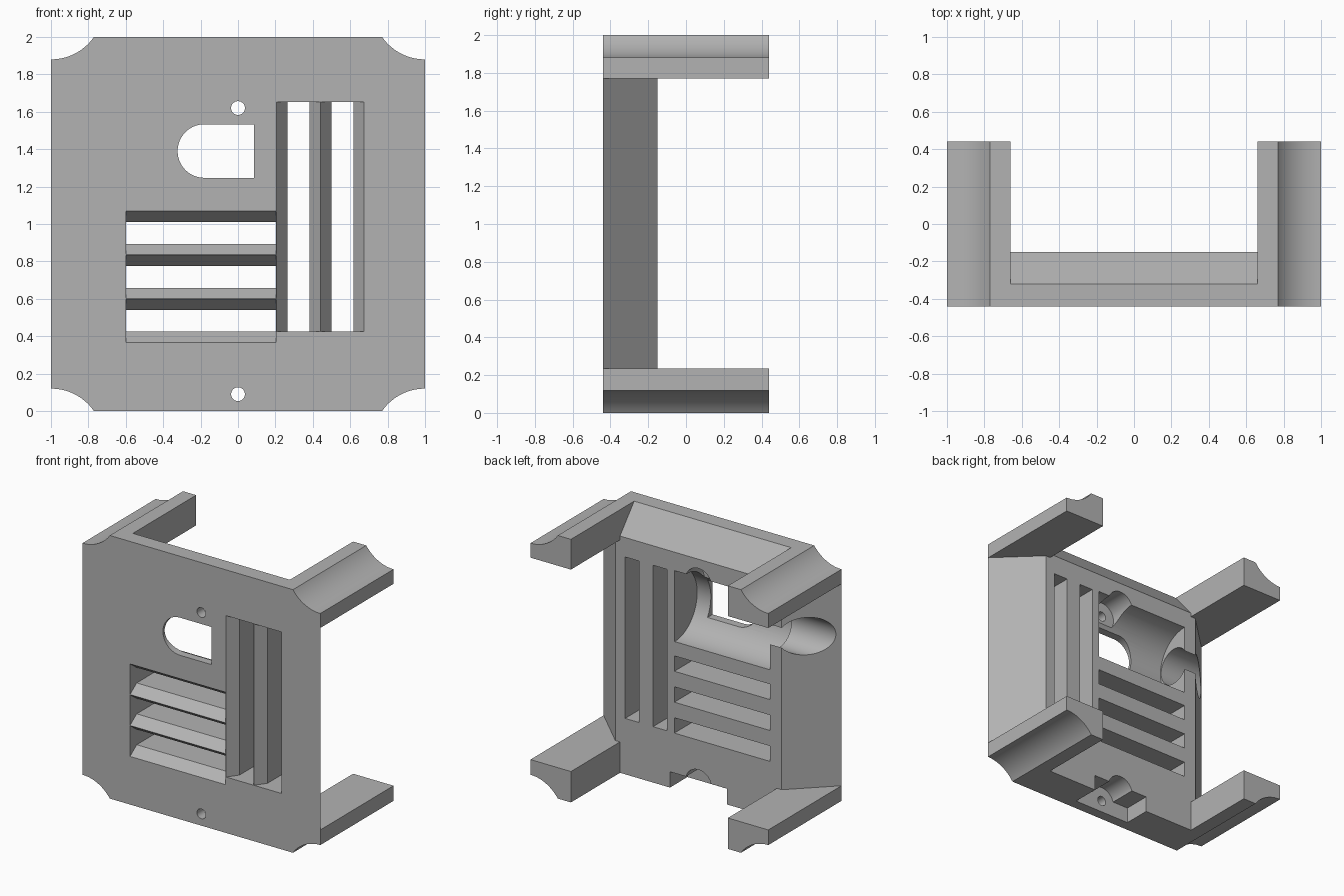
import bpy, bmesh, math
from mathutils import Vector

cube = bpy.data.objects.get("Cube")
if cube:
    bpy.data.objects.remove(cube, do_unlink=True)

grey = bpy.data.materials.new("plain grey")
grey.use_nodes = True
COLOUR = (0.45, 0.45, 0.45, 1)
grey.diffuse_color = COLOUR
grey.node_tree.nodes["Principled BSDF"].inputs["Base Color"].default_value = COLOUR

# How profile coordinates (a, b) and depth d map to space for each extrusion axis
PLACE = {
    "x": lambda a, b, d: Vector((d, a, b)),
    "y": lambda a, b, d: Vector((a, d, b)),
    "z": lambda a, b, d: Vector((a, b, d)),
}


def prism(name, points, axis, start, end):
    """Extrude a closed profile along an axis."""
    bm = bmesh.new()
    base = [bm.verts.new(PLACE[axis](a, b, start)) for a, b in points]
    face = bm.faces.new(base)
    moved = bmesh.ops.extrude_face_region(bm, geom=[face])["geom"]
    verts = [g for g in moved if isinstance(g, bmesh.types.BMVert)]
    bmesh.ops.translate(bm, verts=verts, vec=PLACE[axis](0, 0, end - start))
    bmesh.ops.recalc_face_normals(bm, faces=bm.faces)
    mesh = bpy.data.meshes.new(name)
    bm.to_mesh(mesh)
    bm.free()
    mesh.materials.append(grey)
    obj = bpy.data.objects.new(name, mesh)
    bpy.context.collection.objects.link(obj)
    return obj


def rect(a0, a1, b0, b1):
    return [(a0, b0), (a1, b0), (a1, b1), (a0, b1)]


def circle(a, b, r, n=64):
    return [(a + r * math.cos(math.tau * (i + 0.5) / n),
             b + r * math.sin(math.tau * (i + 0.5) / n)) for i in range(n)]


FRONT, BACK, LEG_END = -0.44, -0.15, 0.44
frame = prism("vented_frame", rect(-1, 1, FRONT, LEG_END), "z", 0, 2)


def cut(*args):
    """Subtract a prism from the frame, then discard the cutter."""
    cutter = prism("cutter", *args)
    cutter.hide_render = True
    bpy.context.view_layer.objects.active = frame
    mod = frame.modifiers.new("cut", "BOOLEAN")
    mod.operation, mod.solver, mod.object = "DIFFERENCE", "EXACT", cutter
    bpy.ops.object.modifier_apply(modifier=mod.name)
    bpy.data.objects.remove(cutter, do_unlink=True)


# Open space between the legs, with the sloped top edge
cut([(BACK, -0.1), (BACK, 1.8), (-0.32, 2), (-0.405, 2.1), (0.6, 2.1), (0.6, -0.1)],
    "x", -0.66, 0.66)

# Open space between upper and lower legs, with the sloped sides
cut([(-1.1, -0.535), (-0.7, BACK), (0.7, BACK), (1.1, -0.535), (1.1, 0.6), (-1.1, 0.6)],
    "z", 0.235, 1.77)

# Scooped corners along the legs
for x in (-1, 1):
    for z in (-0.16, 2.16):
        cut(circle(x, z, 0.28, 96), "y", -0.6, 0.6)


def louver(low, high):
    """Slot profile that narrows behind the front face."""
    low, high, taper, depth = low + 0.001, high - 0.001, 0.058, FRONT + 0.08
    return [(-0.6, low), (FRONT, low), (depth, low + taper), (0.1, low + taper),
            (0.1, high - taper), (depth, high - taper), (FRONT, high), (-0.6, high)]


# Three horizontal louvers and two vertical ones
PITCH = 0.235
for i in range(3):
    low = 0.365 + i * PITCH
    cut(louver(low, low + PITCH), "x", -0.6, 0.203)
for i in range(2):
    low = 0.206 + i * PITCH
    cut([(b, a) for a, b in louver(low, low + PITCH)], "z", 0.425, 1.652)

# Round cavity in the back and the narrower channel leading out of the side
AXIS_Z = 1.39
cut(circle(BACK, AXIS_Z, 0.27), "x", -0.6, 0.2)
cut(circle(-0.27, AXIS_Z, 0.142), "x", -1.2, -0.5)

# Round-ended window through the front
cut(rect(-0.18, 0.085, AXIS_Z - 0.143, AXIS_Z + 0.143), "y", -0.6, -0.25)
cut(circle(-0.18, AXIS_Z, 0.143), "y", -0.6, -0.25)

# Screw holes with wide recesses behind them
for z in (0.09, 1.62):
    cut(circle(0, z, 0.11, 48), "y", -0.36, 0.1)
    cut(circle(0, z, 0.037, 32), "y", -0.6, 0)

# Notch at the lower recess
cut(rect(-0.24, 0.24, -0.1, 0.12), "y", -0.36, 0.1)

# Smooth curves, sharp edges
bpy.ops.object.select_all(action="DESELECT")
frame.select_set(True)
bpy.context.view_layer.objects.active = frame
bpy.ops.object.shade_smooth_by_angle(angle=math.radians(25))
